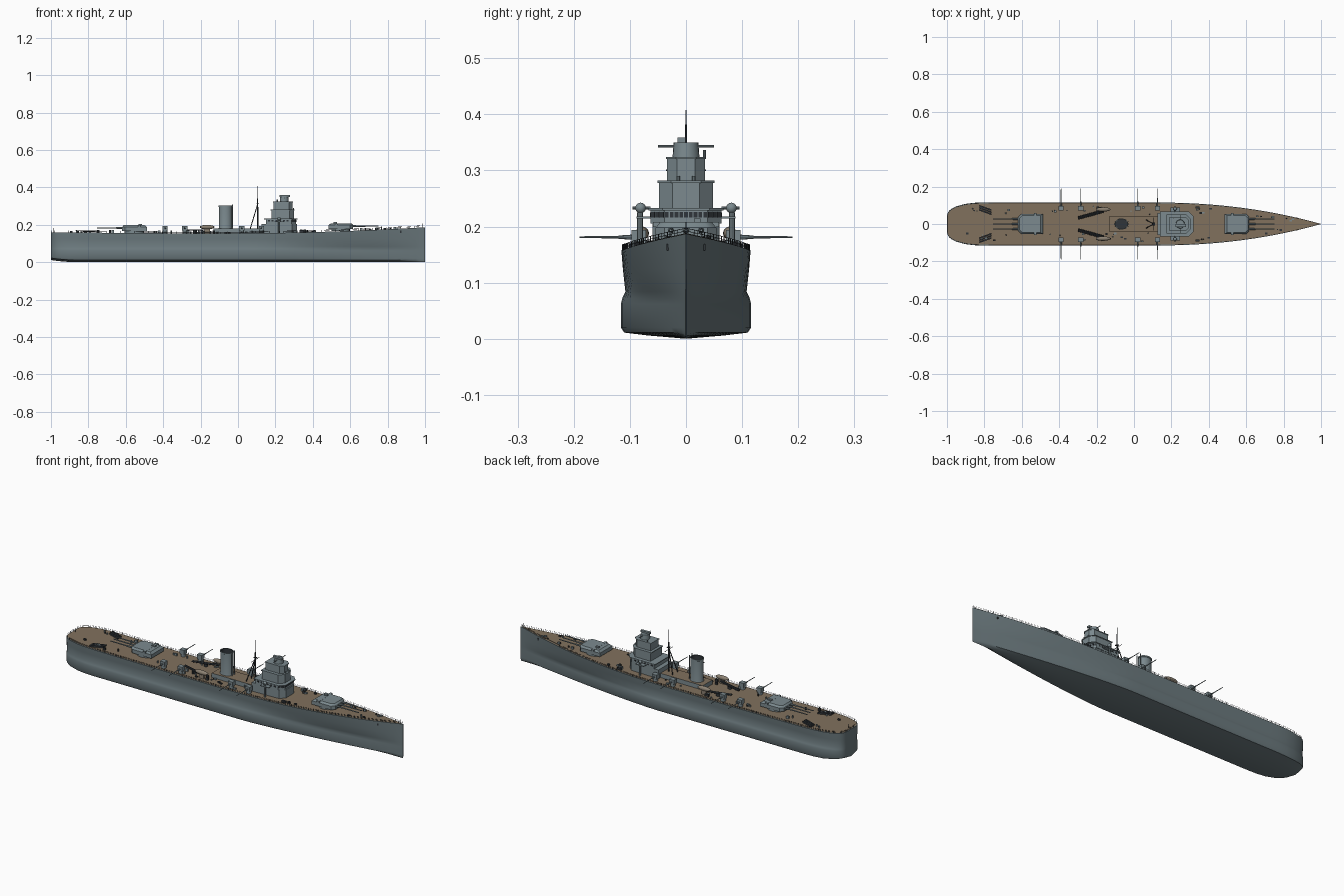
import bpy, bmesh, math, random
from mathutils import Vector, Matrix

cube = bpy.data.objects.get("Cube")
if cube:
    bpy.data.objects.remove(cube)


def material(name, rgb):
    m = bpy.data.materials.new(name)
    m.use_nodes = True
    m.diffuse_color = (*rgb, 1)
    m.node_tree.nodes["Principled BSDF"].inputs["Base Color"].default_value = (*rgb, 1)
    return m


HULL = material("hull grey", (0.15, 0.195, 0.21))
GREY = material("superstructure grey", (0.20, 0.255, 0.275))
WOOD = material("deck planking", (0.22, 0.165, 0.11))
DARK = material("dark fittings", (0.03, 0.036, 0.042))
TAN = material("boat canvas", (0.26, 0.22, 0.17))


# ---- mesh helpers ----
def finish(name, bm, mats, angle=35):
    bmesh.ops.recalc_face_normals(bm, faces=bm.faces)
    me = bpy.data.meshes.new(name)
    bm.to_mesh(me)
    bm.free()
    ob = bpy.data.objects.new(name, me)
    bpy.context.collection.objects.link(ob)
    for m in mats:
        me.materials.append(m)
    bpy.ops.object.select_all(action="DESELECT")
    ob.select_set(True)
    bpy.context.view_layer.objects.active = ob
    bpy.ops.object.shade_smooth_by_angle(angle=math.radians(angle))
    return ob


def box(bm, centre, size, turn=0):
    m = Matrix.Translation(centre) @ Matrix.Rotation(turn, 4, "Z") @ Matrix.Diagonal((*size, 1))
    bmesh.ops.create_cube(bm, size=1, matrix=m)


def tube(bm, a, b, r1, r2=None, sides=8):
    a, b = Vector(a), Vector(b)
    d = b - a
    m = Matrix.Translation((a + b) / 2) @ d.to_track_quat("Z", "Y").to_matrix().to_4x4()
    bmesh.ops.create_cone(bm, cap_ends=True, segments=sides, radius1=r1,
                          radius2=r1 if r2 is None else r2, depth=d.length, matrix=m)


def prism(bm, outline, z0, z1, taper=1.0):
    n = len(outline)
    cx = sum(p[0] for p in outline) / n
    low = [bm.verts.new((x, y, z0)) for x, y in outline]
    top = [bm.verts.new((cx + (x - cx) * taper, y * taper, z1)) for x, y in outline]
    bm.faces.new(low)
    cap = bm.faces.new(top)
    for i in range(n):
        j = (i + 1) % n
        bm.faces.new((low[i], low[j], top[j], top[i]))
    return cap


def chamfered(x0, x1, w, c):
    """Outline with a square rear and chamfered front corners."""
    return [(x0, -w), (x1 - c, -w), (x1, -w + c), (x1, w - c), (x1 - c, w), (x0, w)]


# ---- hull lines ----
def beam(x, power=2.2, full=0.115):
    if x > 0.1:
        return max(0.0008, full * (1 - ((x - 0.1) / 0.9) ** power))
    if x < -0.75:
        t = min(1, (-0.75 - x) / 0.25)
        return 0.045 + (full - 0.045) * math.sqrt(max(0, 1 - t ** 3))
    return full


def deck_z(x):
    return 0.155 + 0.032 * max(0, x) ** 1.8 + 0.005 * max(0, (-x - 0.4) / 0.6)


def section(x):
    d, w, dz = beam(x), beam(x, 1.4, 0.116), deck_z(x)
    lift = 0.012 * max(0, (-x - 0.85) / 0.15) ** 2
    waist = (0.6 * w + 0.4 * d) * 0.935
    half = [(0.6 * w, 0.006 + lift), (0.95 * w, 0.011 + lift), (w, 0.02 + lift),
            (w, 0.062), (0.98 * w, 0.072), (waist, 0.084), (0.35 * waist + 0.65 * d, 0.125), (d, dz)]
    return [(-y, z) for y, z in reversed(half)] + [(0, lift)] + half


stations = [-1 + 0.05 * i for i in range(41)]
stations = sorted(stations + [-0.995, -0.985, -0.97, 0.975])
bm = bmesh.new()
rings = [[bm.verts.new((x, y, z)) for y, z in section(x)] for x in stations]
for a, b in zip(rings, rings[1:]):
    for i in range(len(a)):
        j = (i + 1) % len(a)
        bm.faces.new((a[i], a[j], b[j], b[i]))
bm.faces.new(rings[0])
bm.faces.new(rings[-1])
finish("hull", bm, [HULL], 40)

# planked deck just inside the hull edge
bm = bmesh.new()
rows = [[bm.verts.new((x * 0.997, s * beam(x) * 0.965, deck_z(x) + 0.0012)) for s in (-1, 1)] for x in stations]
for a, b in zip(rows, rows[1:]):
    bm.faces.new((a[0], b[0], b[1], a[1]))
finish("deck", bm, [WOOD])

# railings
bm = bmesh.new()
for s in (-1, 1):
    edge = [(x * 0.998, s * beam(x) * 0.985, deck_z(x)) for x in stations]
    for a, b in zip(edge, edge[1:]):
        for h in (0.005, 0.01):
            tube(bm, (a[0], a[1], a[2] + h), (b[0], b[1], b[2] + h), 0.0005, sides=4)
    for i in range(78):
        x = -0.98 + i * 0.025
        p = (x, s * beam(x) * 0.985, deck_z(x))
        tube(bm, p, (p[0], p[1], p[2] + 0.01), 0.0006, sides=4)
for i in range(5):
    y = -0.04 + i * 0.02
    tube(bm, (-0.998, y, 0.16), (-0.998, y, 0.17), 0.0006, sides=4)
for h in (0.165, 0.17):
    tube(bm, (-0.998, -0.045, h), (-0.998, 0.045, h), 0.0005, sides=4)
for x in (-0.985, 0.985):
    tube(bm, (x, 0, deck_z(x)), (x, 0, deck_z(x) + 0.022), 0.001, sides=5)
finish("railings", bm, [DARK])


# ---- main turrets ----
def turret(name, x, face):
    z = deck_z(x)
    bm = bmesh.new()
    tube(bm, (x, 0, z), (x, 0, z + 0.014), 0.05, sides=24)
    out = [(x + face * px, py) for px, py in chamfered(-0.066, 0.066, 0.054, 0.016)]
    prism(bm, out, z + 0.012, z + 0.032)
    prism(bm, out, z + 0.032, z + 0.042, 0.85)
    box(bm, (x - face * 0.025, 0, z + 0.038), (0.014, 0.118, 0.009))
    box(bm, (x - face * 0.03, 0.02, z + 0.045), (0.02, 0.012, 0.006))
    for y in (-0.027, 0, 0.027):
        tube(bm, (x + face * 0.055, y, z + 0.027), (x + face * 0.10, y, z + 0.027), 0.006, 0.004)
        tube(bm, (x + face * 0.09, y, z + 0.027), (x + face * 0.2, y, z + 0.027), 0.0035, 0.0025)
    finish(name, bm, [GREY])


turret("forward_turret", 0.55, 1)
turret("aft_turret", -0.553, -1)

# ---- secondary guns on both beams ----
for i, x in enumerate((-0.39, -0.285, 0.02, 0.125)):
    for s, side in ((1, "left"), (-1, "right")):
        bm = bmesh.new()
        tube(bm, (x, s * 0.085, 0.155), (x, s * 0.085, 0.17), 0.013, sides=12)
        box(bm, (x, s * 0.084, 0.182), (0.028, 0.026, 0.024))
        tube(bm, (x, s * 0.09, 0.181), (x, s * 0.12, 0.181), 0.005, 0.003)
        tube(bm, (x, s * 0.11, 0.181), (x, s * 0.19, 0.181), 0.0022, 0.0016)
        finish(f"{side}_gun_{i + 1}", bm, [GREY])

# ---- midship deckhouse and funnel ----
bm = bmesh.new()
cap = prism(bm, chamfered(-0.13, 0.14, 0.042, 0.01), 0.154, 0.18)
cap.material_index = 1
finish("deckhouse", bm, [GREY, WOOD])

bm = bmesh.new()
ring = [(math.cos(2 * math.pi * i / 28), math.sin(2 * math.pi * i / 28)) for i in range(28)]
loops = []
for k, z in ((0.037, 0.178), (0.034, 0.19), (0.034, 0.295), (0.036, 0.296), (0.036, 0.303),
             (0.031, 0.303), (0.031, 0.27)):
    loops.append([bm.verts.new((-0.067 + c * k, s * k * 0.82, z)) for c, s in ring])
for n, (a, b) in enumerate(zip(loops, loops[1:])):
    for i in range(28):
        j = (i + 1) % 28
        bm.faces.new((a[i], a[j], b[j], b[i])).material_index = int(n == 5)
bm.faces.new(loops[-1]).material_index = 1
for y in (-0.012, 0.012):
    tube(bm, (-0.029, y, 0.18), (-0.029, y, 0.31), 0.0025)
finish("funnel", bm, [GREY, DARK])

# ---- bridge tower ----
bm = bmesh.new()
prism(bm, chamfered(0.125, 0.315, 0.06, 0.025), 0.154, 0.205)
prism(bm, chamfered(0.15, 0.31, 0.063, 0.025), 0.205, 0.229)
prism(bm, chamfered(0.14, 0.318, 0.067, 0.025), 0.229, 0.233)
prism(bm, chamfered(0.18, 0.30, 0.048, 0.024), 0.232, 0.28)
prism(bm, chamfered(0.175, 0.303, 0.051, 0.024), 0.278, 0.282)
prism(bm, chamfered(0.19, 0.292, 0.034, 0.018), 0.28, 0.324)
prism(bm, chamfered(0.187, 0.295, 0.036, 0.018), 0.32, 0.324)
tube(bm, (0.247, 0, 0.323), (0.247, 0, 0.35), 0.024, 0.022, 20)
tube(bm, (0.25, -0.05, 0.343), (0.25, 0.05, 0.343), 0.002)
box(bm, (0.25, -0.008, 0.354), (0.055, 0.014, 0.01))
tube(bm, (0.21, 0.033, 0.32), (0.21, 0.033, 0.336), 0.003)
for y in (-0.014, 0.014):
    tube(bm, (0.297, y, 0.28), (0.297, y, 0.29), 0.003)
finish("bridge_tower", bm, [GREY])

# window strip around the bridge front
bm = bmesh.new()
for i in range(9):
    box(bm, (0.3105, (i - 4) * 0.0085, 0.221), (0.002, 0.0065, 0.01))
for s in (-1, 1):
    for i in range(3):
        k = 0.0042 + i * 0.0083
        box(bm, (0.31 - k, s * (0.038 + k), 0.221), (0.002, 0.009, 0.01), s * math.pi / 4)
    for i in range(6):
        box(bm, (0.165 + i * 0.02, s * 0.063, 0.221), (0.01, 0.002, 0.008))
finish("bridge_windows", bm, [DARK])

# side directors on outboard stands
for s, side in ((1, "left"), (-1, "right")):
    bm = bmesh.new()
    box(bm, (0.22, s * 0.07, 0.216), (0.05, 0.036, 0.004))
    tube(bm, (0.22, s * 0.082, 0.155), (0.22, s * 0.082, 0.225), 0.005)
    bmesh.ops.create_uvsphere(bm, u_segments=14, v_segments=8, radius=0.0095,
                              matrix=Matrix.Translation((0.22, s * 0.081, 0.233)))
    tube(bm, (0.22, s * 0.063, 0.233), (0.22, s * 0.095, 0.233), 0.0025)
    finish(f"{side}_director", bm, [GREY])

# ---- tripod mast ----
bm = bmesh.new()
tube(bm, (0.105, 0, 0.178), (0.105, 0, 0.34), 0.004, 0.003)
tube(bm, (0.105, 0, 0.33), (0.105, 0, 0.408), 0.002, 0.001)
for s in (-1, 1):
    tube(bm, (0.065, s * 0.022, 0.178), (0.105, 0, 0.31), 0.0025)
tube(bm, (0.105, -0.036, 0.30), (0.105, 0.036, 0.30), 0.0012)
box(bm, (0.105, 0, 0.312), (0.014, 0.014, 0.003))
finish("mast", bm, [DARK])

# ---- torpedo tubes, boats and stern racks ----
for s, side in ((1, "left"), (-1, "right")):
    bm = bmesh.new()
    for k in (-1, 0, 1):
        off = k * 0.006
        tube(bm, (-0.30, s * 0.032 + off, 0.172), (-0.16, s * 0.07 + off, 0.172), 0.003)
    tube(bm, (-0.23, s * 0.051, 0.155), (-0.23, s * 0.051, 0.17), 0.01, sides=12)
    finish(f"{side}_torpedo_tubes", bm, [DARK])

    bm = bmesh.new()
    bmesh.ops.create_uvsphere(bm, u_segments=16, v_segments=8, radius=1, matrix=Matrix.Translation(
        (-0.165, s * 0.078, 0.188)) @ Matrix.Diagonal((0.04, 0.012, 0.012, 1)))
    box(bm, (-0.165, s * 0.078, 0.166), (0.03, 0.008, 0.024))
    finish(f"{side}_boat", bm, [TAN])

    bm = bmesh.new()
    for k in (-1, 0, 1):
        box(bm, (-0.795, s * (0.075 + k * 0.011), 0.165), (0.07, 0.008, 0.009), -s * 0.35)
    box(bm, (0.34, s * 0.088, 0.165), (0.022, 0.012, 0.016))
    box(bm, (0.87, s * 0.032, 0.163), (0.008, 0.006, 0.011))
    finish(f"{side}_dark_deck_gear", bm, [DARK])

# ---- hatches, vents and bollards ----
random.seed(4)
for name, mat, count in (("deck_vents", GREY, 34), ("deck_bollards", DARK, 30)):
    bm = bmesh.new()
    for i in range(count):
        x = random.choice((random.uniform(-0.92, -0.66), random.uniform(-0.46, -0.1),
                           random.uniform(-0.46, 0.12), random.uniform(0.33, 0.46), random.uniform(0.64, 0.85)))
        y = random.choice((-1, 1)) * beam(x) * random.uniform(0.42, 0.8)
        z, h = deck_z(x), random.uniform(0.006, 0.016)
        if i % 2:
            box(bm, (x, y, z + h / 2), (0.013, 0.009, h))
        else:
            tube(bm, (x, y, z), (x, y, z + h), 0.004, 0.0035)
    finish(name, bm, [mat])
